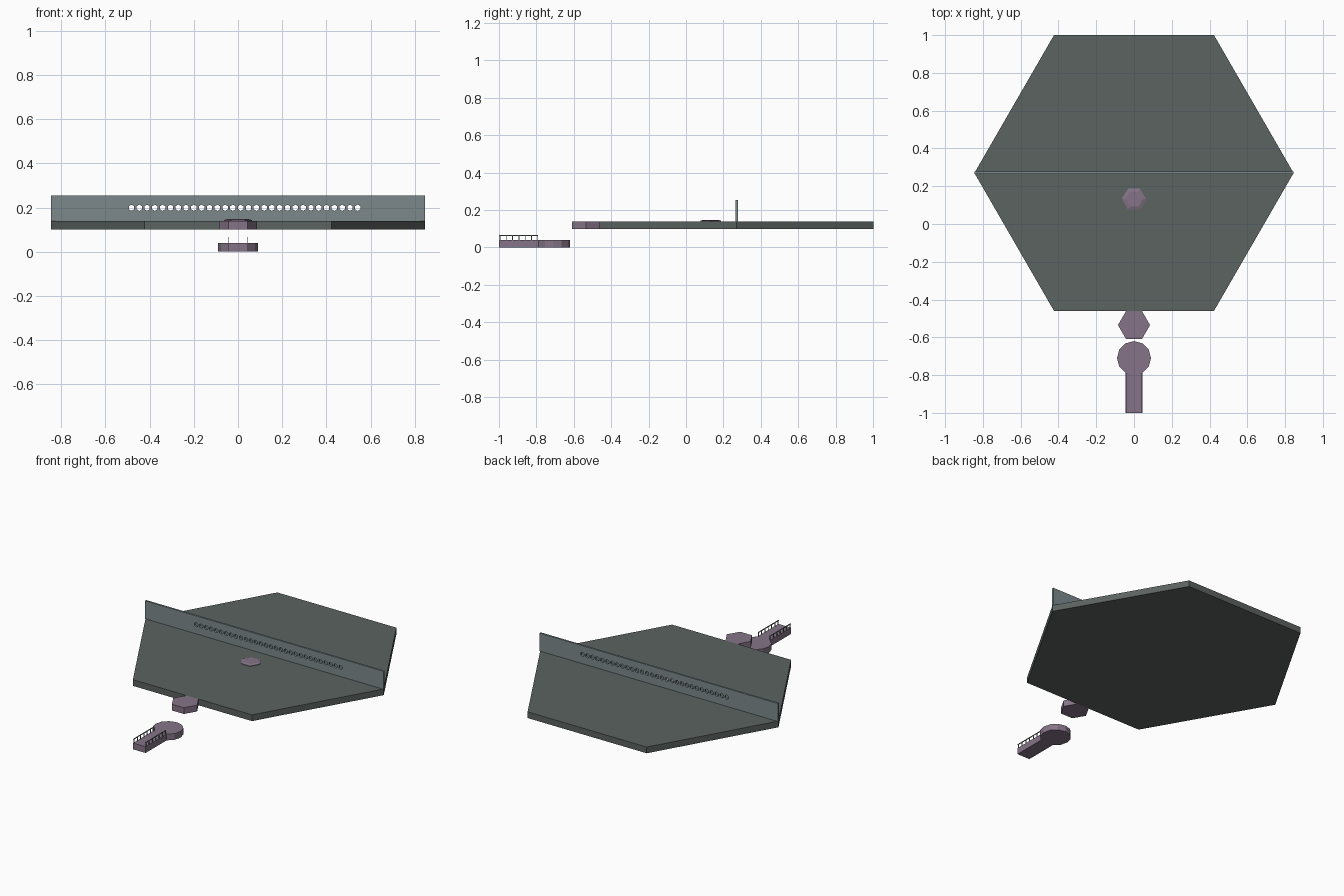
import bpy, bmesh, math
from mathutils import Matrix, Vector

if "Cube" in bpy.data.objects:
    bpy.data.objects.remove(bpy.data.objects["Cube"])


def material(name, rgb):
    m = bpy.data.materials.new(name)
    m.diffuse_color = (*rgb, 1)
    m.use_nodes = True
    m.node_tree.nodes["Principled BSDF"].inputs["Base Color"].default_value = m.diffuse_color
    return m


SLATE = material("slate grey", (0.105, 0.125, 0.118))
GLASS = material("pale blue grey", (0.20, 0.25, 0.265))
MAUVE = material("dusty mauve", (0.235, 0.175, 0.245))


def finish(name, bm, mat):
    bmesh.ops.recalc_face_normals(bm, faces=bm.faces)
    me = bpy.data.meshes.new(name)
    bm.to_mesh(me)
    bm.free()
    me.materials.append(mat)
    ob = bpy.data.objects.new(name, me)
    bpy.context.collection.objects.link(ob)
    return ob


def add_box(bm, x0, x1, y0, y1, z0, z1):
    m = (Matrix.Translation(((x0 + x1) / 2, (y0 + y1) / 2, (z0 + z1) / 2))
         @ Matrix.Diagonal((x1 - x0, y1 - y0, z1 - z0, 1)))
    bmesh.ops.create_cube(bm, size=1, matrix=m)


def ring(r, n):
    return [(r * math.cos(2 * math.pi * i / n), r * math.sin(2 * math.pi * i / n)) for i in range(n)]


def prism(name, points, y, z0, z1, mat, top_scale=None, bevel_z=0):
    """Extruded outline, optionally with a chamfered top."""
    bm = bmesh.new()
    levels = [(z0, 1), (z1 - bevel_z, 1)]
    if top_scale:
        levels.append((z1, top_scale))
    rows = [[bm.verts.new((px * s, y + py * s, z)) for px, py in points] for z, s in levels]
    n = len(points)
    for a, b in zip(rows, rows[1:]):
        for i in range(n):
            bm.faces.new((a[i], a[(i + 1) % n], b[(i + 1) % n], b[i]))
    bm.faces.new(rows[0][::-1])
    bm.faces.new(rows[-1])
    return finish(name, bm, mat)


# main floor, small hexagonal platforms
prism("main_floor", ring(0.845, 6), 0.27, 0.10, 0.14, SLATE)
prism("center_pad", ring(0.064, 6), 0.132, 0.138, 0.148, MAUVE, 0.72, 0.005)
prism("stepping_platform", ring(0.085, 6), -0.535, 0.10, 0.14, MAUVE)

# entry platform: twelve-sided disc joined with a straight walkway
disc = [p for i, p in enumerate(ring(0.09, 12)) if i != 9]
disc[9:9] = [(0.045, -0.29)]
disc[9:9] = [(-0.045, -0.29)]
prism("entry_walkway", disc, -0.71, 0.0, 0.04, MAUVE)

# railings on both sides of the walkway
bm = bmesh.new()
for side in (-1, 1):
    x = side * 0.042
    add_box(bm, x - 0.002, x + 0.002, -1.0, -0.79, 0.062, 0.067)
    for i in range(7):
        y = -0.994 + i * 0.0335
        add_box(bm, x - 0.002, x + 0.002, y - 0.002, y + 0.002, 0.04, 0.063)
finish("walkway_railings", bm, GLASS)

# dividing wall pierced by a row of thirty hexagonal holes
bm = bmesh.new()
add_box(bm, -0.845, 0.845, 0.265, 0.277, 0.14, 0.255)
wall = finish("dividing_wall", bm, GLASS)
bm = bmesh.new()
for i in range(30):
    m = Matrix.Translation((-0.482 + i * 0.0353, 0.271, 0.199)) @ Matrix.Rotation(math.pi / 2, 4, 'X')
    bmesh.ops.create_cone(bm, cap_ends=True, segments=6, radius1=0.014, radius2=0.014, depth=0.05, matrix=m)
cutter = finish("hole_cutter", bm, GLASS)
cutter.hide_render = True
mod = wall.modifiers.new("holes", 'BOOLEAN')
mod.operation = 'DIFFERENCE'
mod.object = cutter
mod.solver = 'EXACT'
bpy.context.view_layer.objects.active = wall
wall.select_set(True)
bpy.ops.object.modifier_apply(modifier=mod.name)
bpy.data.objects.remove(cutter)
